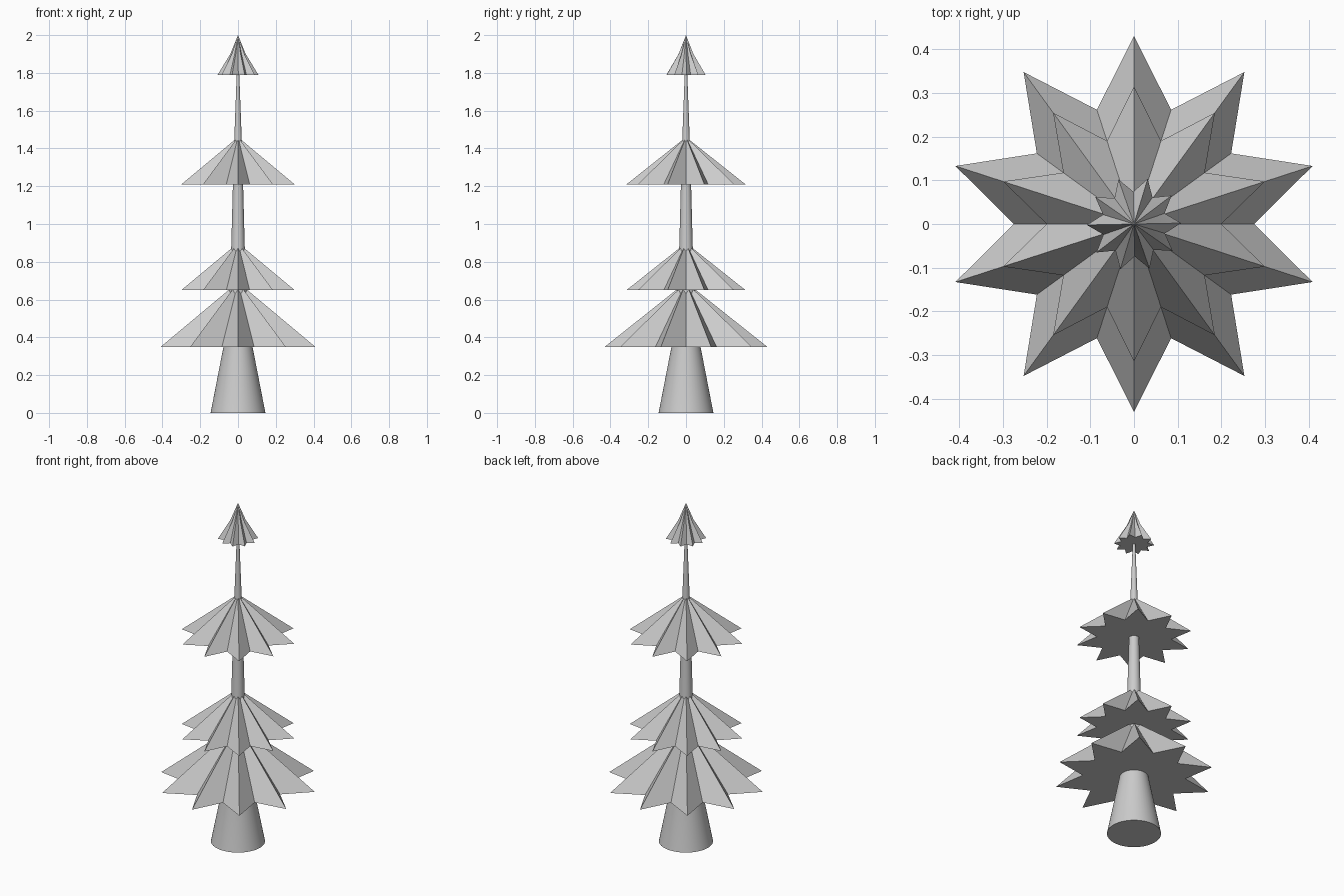
import bpy, bmesh
from math import sin, cos, pi

if "Cube" in bpy.data.objects:
    bpy.data.objects.remove(bpy.data.objects["Cube"])


def build(name, rings, apex_z):
    """Stack rings of (x, y, z) points, close with a flat base and a pointed top."""
    bm = bmesh.new()
    loops = [[bm.verts.new(p) for p in ring] for ring in rings]
    apex = bm.verts.new((0, 0, apex_z))
    n = len(loops[0])
    bm.faces.new(loops[0][::-1])
    for a, b in zip(loops, loops[1:]):
        for i in range(n):
            j = (i + 1) % n
            bm.faces.new((a[i], a[j], b[j], b[i]))
    for i in range(n):
        bm.faces.new((loops[-1][i], loops[-1][(i + 1) % n], apex))
    bmesh.ops.recalc_face_normals(bm, faces=bm.faces)
    mesh = bpy.data.meshes.new(name)
    bm.to_mesh(mesh)
    bm.free()
    obj = bpy.data.objects.new(name, mesh)
    bpy.context.collection.objects.link(obj)
    bpy.ops.object.select_all(action='DESELECT')
    obj.select_set(True)
    bpy.context.view_layer.objects.active = obj
    bpy.ops.object.shade_smooth_by_angle(angle=pi / 6)
    return obj


def star(outer, inner, z, start, points=10):
    ring = []
    for i in range(points * 2):
        r = inner if i % 2 else outer
        a = start + i * pi / points
        ring.append((r * cos(a), r * sin(a), z))
    return ring


def circle(r, z, sides=48):
    return [(r * cos(2 * pi * i / sides), r * sin(2 * pi * i / sides), z)
            for i in range(sides)]


# Tapering trunk running to the tip
trunk_profile = [(0.145, 0), (0.077, 0.35), (0.05, 0.62), (0.036, 0.87),
                 (0.027, 1.21), (0.02, 1.44), (0.007, 1.79)]
build("trunk", [circle(r, z) for r, z in trunk_profile], 1.99)

# Star-shaped branch tiers
build("lower_branches", [star(0.43, 0.275, 0.35, pi / 2)], 0.692)
build("middle_branches", [star(0.315, 0.2, 0.65, pi / 2)], 0.90)
build("upper_branches", [star(0.315, 0.2, 1.21, pi / 2)], 1.46)

# Concave tip, turned half a step
build("tip_branches", [star(0.108, 0.074, 1.79, 0.02),
                       star(0.041, 0.031, 1.9, 0.02)], 2.0)
